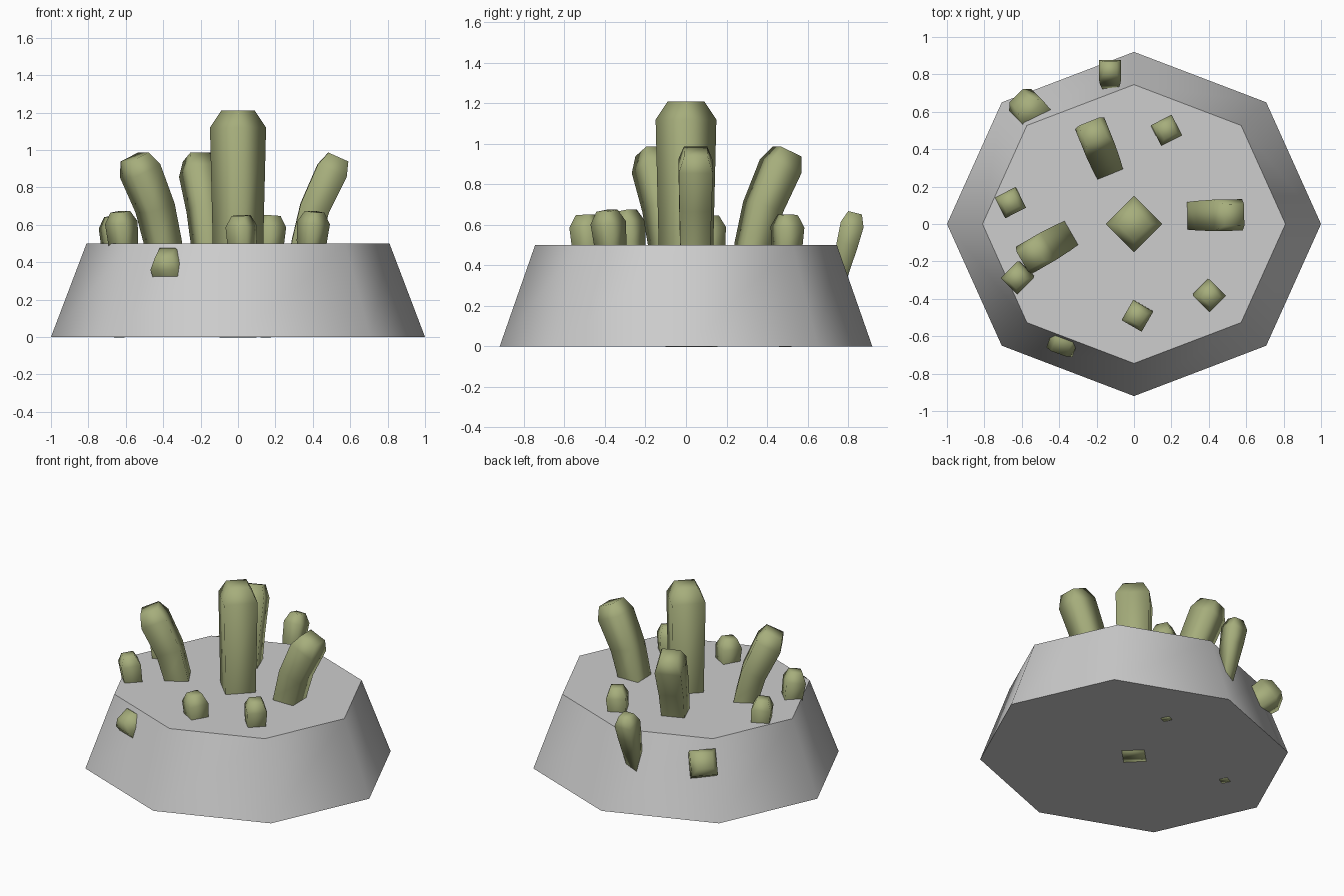
import bpy, bmesh, math
from mathutils import Vector

if "Cube" in bpy.data.objects:
    bpy.data.objects.remove(bpy.data.objects["Cube"], do_unlink=True)


def material(name, rgb):
    m = bpy.data.materials.new(name)
    m.use_nodes = True
    m.diffuse_color = (*rgb, 1)
    bsdf = next(n for n in m.node_tree.nodes if n.type == 'BSDF_PRINCIPLED')
    bsdf.inputs["Base Color"].default_value = (*rgb, 1)
    return m


stone = material("pale grey stone", (0.61, 0.61, 0.61))
moss = material("moss green", (0.38, 0.42, 0.2))


def loft(name, rings, mat, sharp):
    """Skin a stack of equal rings, capped at both ends."""
    bm = bmesh.new()
    loops = [[bm.verts.new(p) for p in ring] for ring in rings]
    n = len(loops[0])
    for low, high in zip(loops, loops[1:]):
        for i in range(n):
            j = (i + 1) % n
            bm.faces.new((low[i], low[j], high[j], high[i]))
    bm.faces.new(loops[0][::-1])
    bm.faces.new(loops[-1])
    bmesh.ops.recalc_face_normals(bm, faces=bm.faces)
    for f in bm.faces:
        f.smooth = True
    for e in bm.edges:
        e.smooth = e.calc_face_angle() < math.radians(sharp)
    mesh = bpy.data.meshes.new(name)
    bm.to_mesh(mesh)
    bm.free()
    mesh.materials.append(mat)
    ob = bpy.data.objects.new(name, mesh)
    bpy.context.collection.objects.link(ob)
    return ob


def square(centre, half, angle, tilt):
    """Square ring whose axis leans by tilt towards the compass angle."""
    a, t = math.radians(angle), math.radians(tilt)
    lean = Vector((math.cos(a) * math.cos(t), math.sin(a) * math.cos(t), -math.sin(t)))
    side = Vector((-math.sin(a), math.cos(a), 0))
    corners = ((1, 1), (-1, 1), (-1, -1), (1, -1))
    return [centre + half * (u * lean + v * side) for u, v in corners]


def bent_crystal(name, x, y, angle):
    """Tall crystal that bends outwards as it rises."""
    a = math.radians(angle)
    profile = ((-0.08, 0.1, 0.055, 12), (0, 0.5, 0.074, 14), (0.05, 0.69, 0.079, 18),
               (0.143, 0.89, 0.084, 24), (0.176, 0.9625, 0.058, 24))
    rings = [square(Vector((x + d * math.cos(a), y + d * math.sin(a), z)), h, angle, t)
             for d, z, h, t in profile]
    loft(name, rings, moss, 100)


def straight_crystal(name, tip, angle, tilt, length, half=0.062):
    """Short tapering crystal with a chamfered tip."""
    a, t = math.radians(angle), math.radians(tilt)
    axis = Vector((math.sin(t) * math.cos(a), math.sin(t) * math.sin(a), math.cos(t)))
    profile = ((length, 0.45), (0.16, 0.92), (0.06, 1), (0, 0.6))
    rings = [square(Vector(tip) - s * axis, half * k, angle, tilt) for s, k in profile]
    loft(name, rings, moss, 100)


# Tapered eight-sided base, slightly narrower front to back
loft("rock_base",
     [[Vector((r * math.cos(i * math.pi / 4), 0.92 * r * math.sin(i * math.pi / 4), z))
       for i in range(8)] for r, z in ((1, 0), (0.81, 0.5))], stone, 60)

# Central upright crystal
loft("centre_crystal",
     [square(Vector((0, 0, z)), r / math.sqrt(2), 45, 0)
      for r, z in ((0.1, -0.002), (0.135, 0.5), (0.15, 1.12), (0.09, 1.21))], moss, 100)

# Three large leaning crystals
bent_crystal("right_large_crystal", -0.40, -0.085, 210)
bent_crystal("back_large_crystal", -0.155, 0.335, 112)
bent_crystal("left_large_crystal", 0.36, 0.045, 1)

# Small crystals around the rim of the top
straight_crystal("back_small_crystal", (0.178, 0.503, 0.65), 27, 4, 0.653)
straight_crystal("right_small_crystal", (-0.665, 0.112, 0.645), 207, 4, 0.648)
straight_crystal("front_right_small_crystal", (-0.63, -0.295, 0.67), 225, 8, 0.5)
straight_crystal("front_small_crystal", (0.016, -0.495, 0.65), 240, 4, 0.5)
straight_crystal("front_left_small_crystal", (0.41, -0.39, 0.67), -45, 8, 0.5)

# Crystals growing from the sloping sides
straight_crystal("back_side_crystal", (-0.128, 0.835, 0.66), 90, 14, 0.5, 0.058)
straight_crystal("back_right_side_crystal", (-0.61, 0.665, 0.41), 135, 55, 0.3, 0.083)
straight_crystal("front_side_crystal", (-0.39, -0.66, 0.45), 250, 35, 0.35, 0.074)
